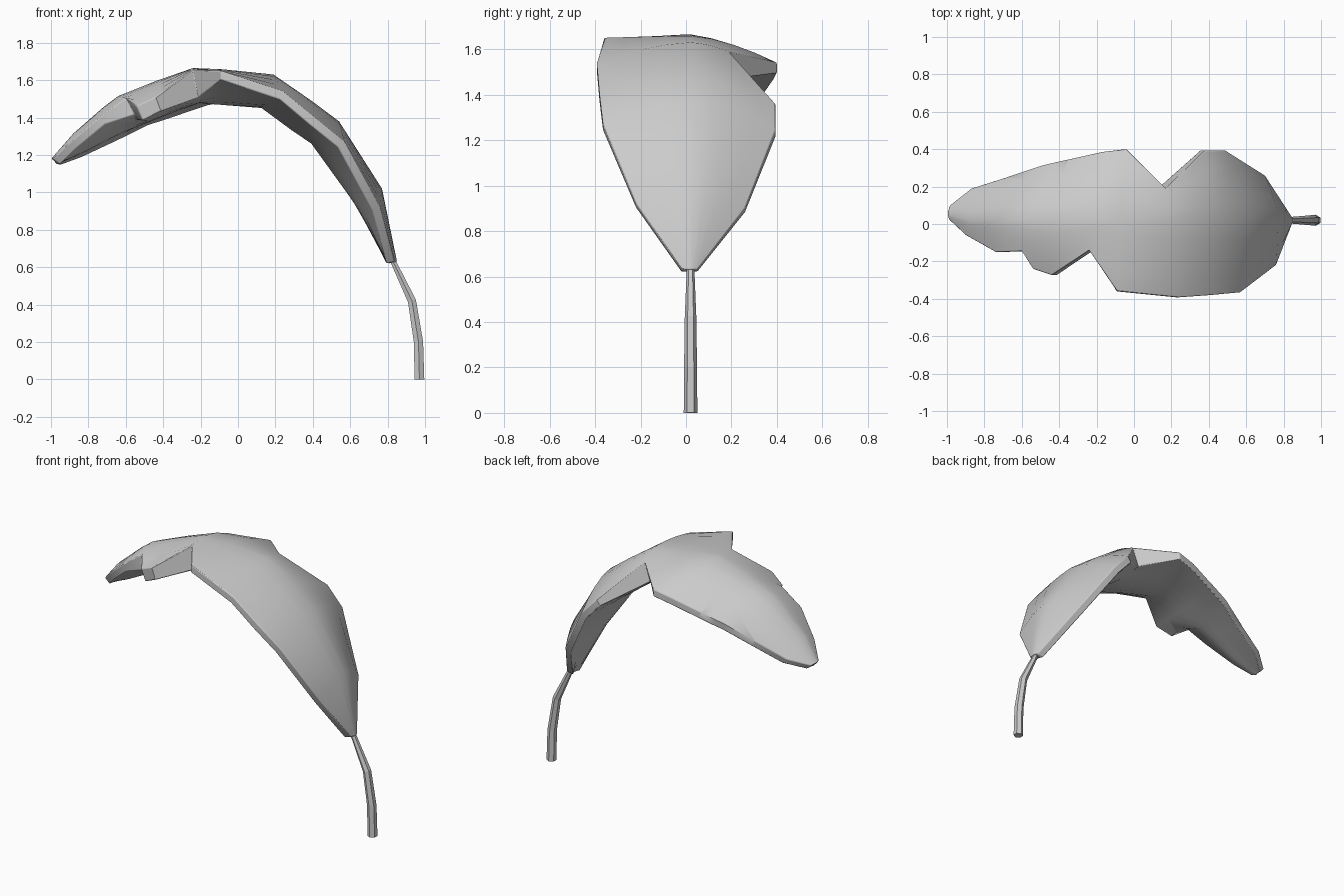
import bpy
from mathutils import Vector

if "Cube" in bpy.data.objects:
    bpy.data.objects.remove(bpy.data.objects["Cube"])

# Leaf stations from tip to base:
# midrib (x, z), front rim (x, y, z), back rim (x, y, z)
STATIONS = [
    (-0.998, 1.18, -0.985, 0.02, 1.18, -0.985, 0.10, 1.175),
    (-0.88, 1.315, -0.90, -0.06, 1.265, -0.87, 0.19, 1.22),
    (-0.72, 1.455, -0.74, -0.15, 1.40, -0.68, 0.25, 1.31),
    (-0.64, 1.515, -0.60, -0.145, 1.505, -0.50, 0.31, 1.40),
    (-0.54, 1.555, -0.54, -0.24, 1.46, -0.44, 0.325, 1.42),
    (-0.44, 1.595, -0.44, -0.273, 1.51, -0.35, 0.345, 1.45),
    (-0.24, 1.665, -0.24, -0.14, 1.655, -0.17, 0.385, 1.51),
    (-0.08, 1.658, -0.09, -0.36, 1.65, -0.04, 0.40, 1.54),
    (0.19, 1.63, 0.24, -0.392, 1.54, 0.17, 0.19, 1.59),
    (0.40, 1.485, 0.41, -0.38, 1.40, 0.38, 0.393, 1.36),
    (0.54, 1.38, 0.57, -0.365, 1.27, 0.49, 0.393, 1.24),
    (0.77, 1.02, 0.76, -0.22, 0.92, 0.70, 0.26, 0.90),
    (0.85, 0.63, 0.835, -0.02, 0.63, 0.835, 0.05, 0.63),
]
# Thickness at midrib; rims are thin except where notches cut into the body
MID_THICK = [0.045, 0.12, 0.17, 0.19, 0.19, 0.19, 0.19, 0.19, 0.19, 0.19, 0.19, 0.17, 0.045]
RIM_THICK = 0.045
FRONT_NOTCH = {3: 0.10, 4: 0.08, 5: 0.08, 6: 0.15}
BACK_NOTCH = {8: 0.13}
RIB_Y = 0.02
STEPS = 4


def arched(mid, rim, u):
    """Point between midrib and rim: straight across in y, curving in x and z."""
    k = u ** 1.6
    return Vector((mid.x + (rim.x - mid.x) * k,
                   mid.y + (rim.y - mid.y) * u,
                   mid.z + (rim.z - mid.z) * k))


def cross_row(mid, front, back):
    return ([arched(mid, front, i / STEPS) for i in range(STEPS, 0, -1)]
            + [arched(mid, back, i / STEPS) for i in range(STEPS + 1)])


# Leaf blade: closed lens-shaped section at every station
verts, faces = [], []
last = len(STATIONS) - 1
for s, (mx, mz, fx, fy, fz, bx, by, bz) in enumerate(STATIONS):
    mid = Vector((mx, 0.05 if s == 0 else RIB_Y, mz))
    front, back = Vector((fx, fy, fz)), Vector((bx, by, bz))
    a, b = STATIONS[max(s - 1, 0)], STATIONS[min(s + 1, last)]
    inward = Vector((b[1] - a[1], 0, a[0] - b[0])).normalized()
    verts += cross_row(mid, front, back)
    under = cross_row(mid + inward * MID_THICK[s],
                      front + inward * FRONT_NOTCH.get(s, RIM_THICK),
                      back + inward * BACK_NOTCH.get(s, RIM_THICK))
    verts += under[::-1]
ring = len(verts) // len(STATIONS)
for s in range(last):
    for i in range(ring):
        j = (i + 1) % ring
        faces.append((s * ring + i, (s + 1) * ring + i, (s + 1) * ring + j, s * ring + j))
faces.append(tuple(range(ring)))
faces.append(tuple(range(last * ring + ring - 1, last * ring - 1, -1)))
mesh = bpy.data.meshes.new("leaf_blade")
mesh.from_pydata(verts, [], faces)
blade = bpy.data.objects.new("leaf_blade", mesh)
bpy.context.collection.objects.link(blade)

# Softened rim
bevel = blade.modifiers.new("soft_rim", 'BEVEL')
bevel.width, bevel.segments = 0.01, 2
bevel.limit_method, bevel.angle_limit = 'ANGLE', 0.9
bpy.context.view_layer.objects.active = blade
blade.select_set(True)
bpy.ops.object.shade_smooth_by_angle(angle=0.6)
blade.select_set(False)

# Six-sided tapering stem
curve = bpy.data.curves.new("stem", 'CURVE')
curve.dimensions = '3D'
curve.bevel_depth, curve.bevel_resolution = 0.03, 1
curve.use_fill_caps = True
path = [(0.97, 0.0, 1.0), (0.965, 0.2, 0.95), (0.93, 0.42, 0.85), (0.825, 0.64, 0.55)]
spline = curve.splines.new('POLY')
spline.points.add(len(path) - 1)
for point, (x, z, r) in zip(spline.points, path):
    point.co, point.radius = (x, RIB_Y, z, 1), r
spline.use_smooth = False
stem = bpy.data.objects.new("stem", curve)
bpy.context.collection.objects.link(stem)
bpy.context.view_layer.objects.active = stem
stem.select_set(True)
bpy.ops.object.convert(target='MESH')
